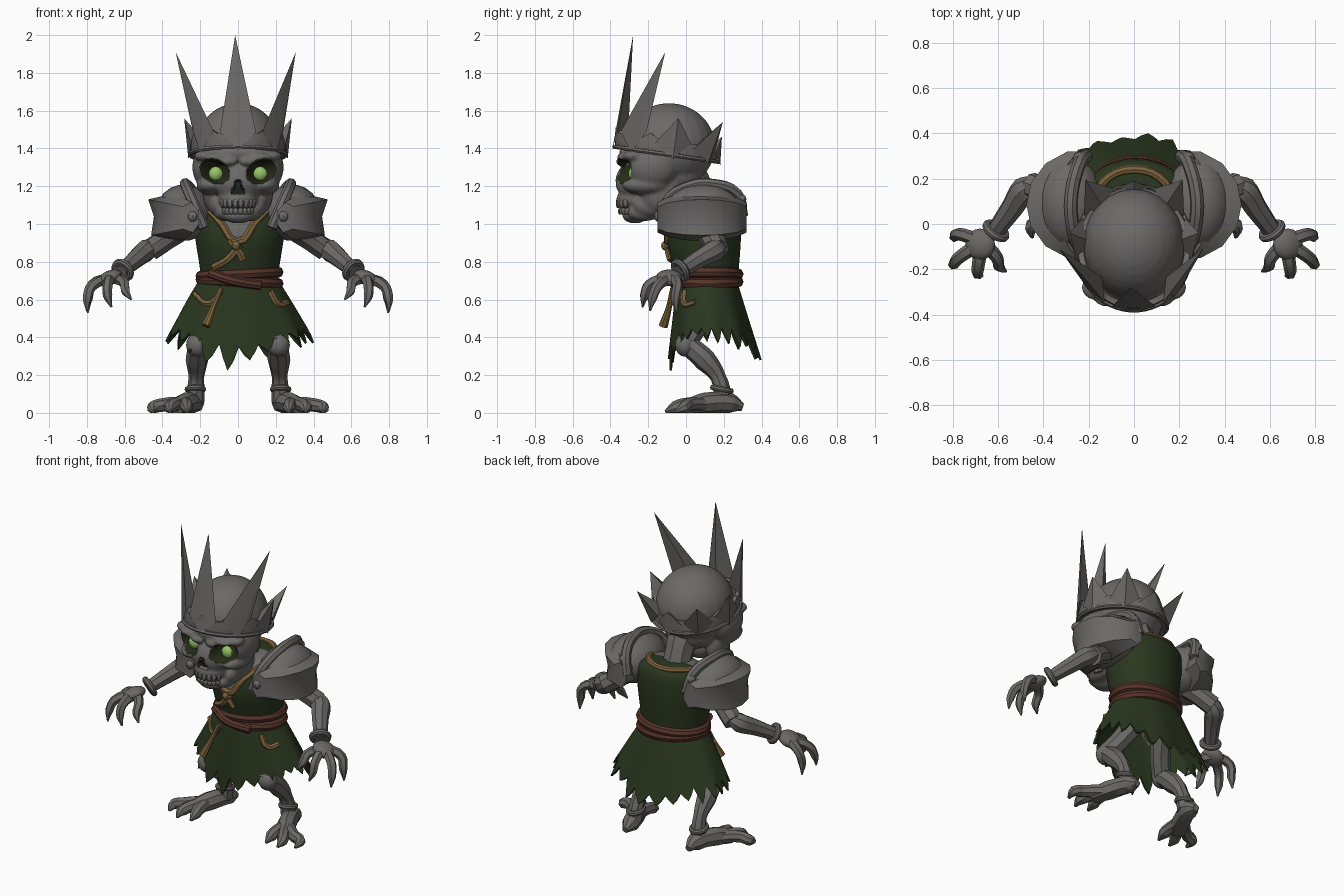
import bpy, bmesh, math, random
from mathutils import Matrix, Euler, Vector
from mathutils.bvhtree import BVHTree

random.seed(4)
if "Cube" in bpy.data.objects:
    bpy.data.objects.remove(bpy.data.objects["Cube"])
made = []
SIDES = (("left", 1), ("right", -1))


def material(name, rgb):
    m = bpy.data.materials.new(name)
    m.use_nodes = True
    m.diffuse_color = (*rgb, 1)
    m.node_tree.nodes["Principled BSDF"].inputs["Base Color"].default_value = (*rgb, 1)
    return m


BONE = material("grey bone", (0.15, 0.142, 0.135))
GREEN = material("dark green cloth", (0.023, 0.038, 0.0135))
BROWN = material("brown leather", (0.095, 0.034, 0.023))
GOLD = material("dull gold trim", (0.2, 0.125, 0.045))
SOCKET = material("dark socket", (0.018, 0.024, 0.009))
GLOW = material("pale green eye", (0.3, 0.56, 0.14))


def bake(ob, mats):
    """Turn an object with its modifiers into a plain mesh object."""
    bpy.context.scene.collection.objects.link(ob)
    dg = bpy.context.evaluated_depsgraph_get()
    me = bpy.data.meshes.new_from_object(ob.evaluated_get(dg))
    name = ob.name
    bpy.data.objects.remove(ob)
    me.materials.clear()
    for m in mats:
        me.materials.append(m)
    new = bpy.data.objects.new(name, me)
    bpy.context.scene.collection.objects.link(new)
    made.append(new)
    return new


def from_bmesh(name, bm, mats, thick=0, subdiv=0):
    bmesh.ops.recalc_face_normals(bm, faces=bm.faces[:])
    me = bpy.data.meshes.new(name)
    bm.to_mesh(me)
    bm.free()
    ob = bpy.data.objects.new(name, me)
    if subdiv:
        ob.modifiers.new("round", "SUBSURF").levels = subdiv
    if thick:
        ob.modifiers.new("shell", "SOLIDIFY").thickness = thick
    return bake(ob, mats)


def ball(name, loc, size, mat=BONE, rot=(0, 0, 0), segs=16):
    bm = bmesh.new()
    bmesh.ops.create_uvsphere(bm, u_segments=segs, v_segments=segs // 2 + 2, radius=1)
    bm.transform(Matrix.LocRotScale(Vector(loc), Euler(rot), Vector(size)))
    return from_bmesh(name, bm, [mat])


def loft(name, rings, mats, cap=False, thick=0, subdiv=0):
    bm = bmesh.new()
    rows = [[bm.verts.new(p) for p in ring] for ring in rings]
    n = len(rows[0])
    for a, b in zip(rows, rows[1:]):
        for i in range(n):
            bm.faces.new((a[i], a[(i + 1) % n], b[(i + 1) % n], b[i]))
    if cap:
        bm.faces.new(rows[0])
        bm.faces.new(rows[-1])
    return from_bmesh(name, bm, mats, thick, subdiv)


def tube(name, points, radii, mat=BONE, closed=False, sides=2):
    """Round tube through the points, kept above the ground."""
    cu = bpy.data.curves.new(name, "CURVE")
    cu.dimensions = "3D"
    cu.bevel_depth, cu.bevel_resolution, cu.resolution_u = 1, sides, 4
    cu.use_fill_caps = True
    sp = cu.splines.new("BEZIER")
    sp.bezier_points.add(len(points) - 1)
    sp.use_cyclic_u = closed
    if not isinstance(radii, (list, tuple)):
        radii = [radii] * len(points)
    for bp, p, r in zip(sp.bezier_points, points, radii):
        bp.co, bp.radius = p, r
        bp.handle_left_type = bp.handle_right_type = "AUTO"
    ob = bake(bpy.data.objects.new(name, cu), [mat])
    for v in ob.data.vertices:
        v.co.z = max(v.co.z, 0)


def flip(points, s):
    return [(x * s, y, z) for x, y, z in points]


def ellipse(z, cy, rx, ry, n=24, tilt=0, cx=0):
    turns = [2 * math.pi * i / n for i in range(n)]
    return [(cx + rx * math.sin(a), cy - ry * math.cos(a), z + tilt * math.sin(a)) for a in turns]


def trim(name, target, points, r=0.02):
    """Gold cord laid on the front of a cloth mesh."""
    me = target.data
    tree = BVHTree.FromPolygons([v.co for v in me.vertices], [p.vertices[:] for p in me.polygons])
    path = []
    for x, z in points:
        hit = tree.ray_cast(Vector((x, -2, z)), Vector((0, 1, 0)))[0]
        path.append(hit or tree.find_nearest(Vector((x, 0.05, z)))[0])
    tube(name, path, r, GOLD, sides=1)


# Skull: overlapping lumps fused into one surface, then sockets pressed in
lumps = [((0, -0.09, 1.41), (0.225, 0.245, 0.23)), ((0, -0.25, 1.375), (0.2, 0.105, 0.06)),
         ((0, -0.26, 1.22), (0.13, 0.115, 0.12)), ((0, -0.27, 1.13), (0.105, 0.1, 0.06)),
         ((0, -0.27, 1.045), (0.085, 0.068, 0.042)), ((0, -0.05, 1.26), (0.16, 0.15, 0.11)),
         ((0, -0.17, 1.13), (0.11, 0.13, 0.09))]
for s in (1, -1):
    lumps += [((s * x, y, z), r) for x, y, z, r in (
        (0.14, -0.21, 1.205, (0.08, 0.13, 0.05)), (0.165, -0.18, 1.3, (0.077, 0.13, 0.11)),
        (0.13, -0.14, 1.16, (0.055, 0.1, 0.1)), (0.11, -0.18, 1.1, (0.045, 0.1, 0.06)),
        (0.075, -0.22, 1.06, (0.05, 0.09, 0.045)), (0.055, -0.345, 1.33, (0.05, 0.026, 0.022)),
        (0.115, -0.335, 1.352, (0.06, 0.032, 0.024)), (0.175, -0.28, 1.36, (0.058, 0.055, 0.03)))]
bm = bmesh.new()
for loc, size in lumps:
    bmesh.ops.create_uvsphere(bm, u_segments=24, v_segments=16, radius=1,
                              matrix=Matrix.LocRotScale(Vector(loc), None, Vector(size)))
me = bpy.data.meshes.new("skull")
bm.to_mesh(me)
bm.free()
skull = bpy.data.objects.new("skull", me)
fuse = skull.modifiers.new("fuse", "REMESH")
fuse.mode, fuse.voxel_size = "VOXEL", 0.008
soft = skull.modifiers.new("soften", "SMOOTH")
soft.factor, soft.iterations = 0.5, 14
skull = bake(skull, [BONE, SOCKET])


def socket(p):
    slant = p.z - 1.278 - 0.2 * (abs(p.x) - 0.12)
    return math.hypot((abs(p.x) - 0.122) / 0.08, slant / 0.066) if p.y < -0.15 else 9


def nostril(p):
    return p.y < -0.28 and 1.16 < p.z < 1.235 and abs(p.x) < 0.008 + 0.38 * (1.235 - p.z)


for f in skull.data.polygons:
    f.material_index = int(socket(f.center) < 1 or nostril(f.center))
for v in skull.data.vertices:
    d = socket(v.co)
    if d < 1:
        v.co.y += 0.075 * (1 - d * d)
    elif nostril(v.co):
        v.co.y += 0.025
for label, s in SIDES:
    ball(label + "_eye", (s * 0.118, -0.278, 1.267), (0.038, 0.027, 0.038), GLOW, segs=10)

# Teeth in two arched rows
for row, z, rad, h in (("upper", 1.11, 0.1, 0.026), ("lower", 1.068, 0.088, 0.019)):
    for i in range(8):
        a = (i - 3.5) * 0.28
        ball(f"{row}_tooth_{i + 1}", (rad * math.sin(a), -0.262 - rad * math.cos(a), z),
             (0.0155, 0.011, h), rot=(0, 0, a), segs=8)
tube("neck", [(0, 0.0, 1.28), (0, 0.07, 1.15), (0, 0.11, 0.98)], [0.1, 0.085, 0.1])


# Crown: tilted band, rolled rim and kite-shaped spikes
def crown(t, z, grow=1.0):
    return (0.25 * grow * math.sin(t), -0.105 - 0.27 * grow * math.cos(t), z)


def rim(t):
    return 1.365 + 0.04 * math.cos(t)


turns = [2 * math.pi * i / 40 for i in range(40)]
loft("crown_band", [[crown(t, rim(t)) for t in turns],
                    [crown(t, rim(t) + 0.05, 1.01) for t in turns],
                    [crown(t, rim(t) + 0.08 + 0.025 * (i % 4 == 0), 0.99) for i, t in enumerate(turns)]],
     [BONE], thick=0.025)
tube("crown_rim", [crown(t, rim(t) + 0.004, 1.015) for t in turns], 0.012, closed=True, sides=1)


def spike(name, t, half, tip, rise, inner=0.74):
    bm = bmesh.new()
    z = rim(t)
    pts = [crown(t - half, z + rise, 1.03), crown(t, z - 0.015, 1.06),
           crown(t + half, z + rise, 1.03), crown(t, z + rise + 0.02, inner), tip]
    l, o, r, i, p = [bm.verts.new(q) for q in pts]
    for f in ((l, o, p), (o, r, p), (r, i, p), (i, l, p), (l, i, r, o)):
        bm.faces.new(f)
    from_bmesh(name, bm, [BONE])


spike("front_spike", 0, 0.38, (-0.015, -0.28, 2.0), 0.08)
spike("back_spike", math.pi, 0.35, (0, 0.19, 1.46), 0.05)
for label, s in SIDES:
    spike(label + "_tall_spike", s * 0.86, 0.33, (s * 0.318 - 0.012, -0.11, 1.91), 0.1)
    spike(label + "_side_spike", s * 1.7, 0.36, (s * 0.285, -0.04, 1.56), 0.065)
    spike(label + "_rear_spike", s * 2.45, 0.34, (s * 0.215, 0.195, 1.54), 0.06)

# Tunic with an open neck, trimmed in gold
body = [(0.66, 0.11, 0.205, 0.165), (0.75, 0.11, 0.208, 0.17), (0.86, 0.095, 0.228, 0.195),
        (0.96, 0.095, 0.242, 0.2), (1.04, 0.105, 0.25, 0.185), (1.1, 0.13, 0.23, 0.15),
        (1.13, 0.14, 0.15, 0.1)]
tunic = loft("tunic", [ellipse(*b, cx=0.008) for b in body], [GREEN, BONE], cap=True, subdiv=2)
for f in tunic.data.polygons:
    c = f.center
    f.material_index = int(c.y < 0.12 and c.z > 0.91 + 1.1 * abs(c.x))
trim("neck_trim", tunic, [(-0.18, 1.095), (-0.09, 1.005), (0, 0.905), (0.09, 1.005), (0.18, 1.095)])
tube("back_neck_trim", [(-0.18, 0.05, 1.11), (-0.14, 0.18, 1.12), (0, 0.24, 1.115),
                        (0.14, 0.18, 1.12), (0.18, 0.05, 1.11)], 0.02, GOLD)
ball("chest_knot", (-0.01, -0.11, 0.885), (0.022, 0.022, 0.025), GOLD, segs=8)
trim("chest_cord_long", tunic, [(0.01, 0.89), (-0.05, 0.815), (-0.13, 0.77)])
trim("chest_cord_short", tunic, [(-0.045, 0.92), (0, 0.86), (0.025, 0.81)], 0.021)

# Ragged skirt: the hem is a row of uneven torn points
COUNT = 96
torn = [random.uniform(0.05, 0.16) for _ in range(COUNT // 4)]


def skirt_point(k, v):
    a = 2 * math.pi * k / COUNT
    face = math.cos(a) ** 2
    hem = 0.45 - 0.1 * face * face - (0, 0.5, 1, 0.6)[k % 4] * torn[k // 4] * (0.5 + 0.4 * face)
    z = 0.7 + (hem - 0.7) * v
    t = (0.7 - z) / 0.45
    fold = 1 + 0.035 * t * math.sin(9 * a)
    return (0.003 + (0.21 + 0.255 * t ** 0.93) * fold * math.sin(a),
            0.11 + 0.045 * t - (0.16 + 0.09 * t) * fold * math.cos(a), z)


skirt = loft("skirt", [[skirt_point(k, v / 6) for k in range(COUNT)] for v in range(7)],
             [GREEN], thick=0.012)
trim("right_skirt_trim", skirt, [(-0.23, 0.63), (-0.145, 0.58), (-0.09, 0.645)], 0.017)
trim("left_skirt_trim", skirt, [(0.17, 0.645), (0.215, 0.575), (0.26, 0.585)], 0.017)

# Belt of two crossing straps with hanging cords
tube("belt_upper", ellipse(0.735, 0.115, 0.203, 0.16, tilt=0.01, cx=0.008), 0.03, BROWN, True)
tube("belt_lower", ellipse(0.695, 0.115, 0.203, 0.16, tilt=-0.01, cx=0.008), 0.03, BROWN, True)
tube("belt_wrap", [(-0.15, -0.025, 0.74), (-0.03, -0.07, 0.7), (0.12, -0.045, 0.675)], 0.025, BROWN)
tube("belt_cord", [(-0.09, -0.07, 0.66), (-0.13, -0.09, 0.56), (-0.17, -0.12, 0.46)],
     [0.014, 0.016, 0.025], GOLD)

plate_profile = [(0.2, 1.09), (0.33, 1.165), (0.475, 1.13), (0.445, 1.04), (0.46, 0.94), (0.3, 0.91), (0.2, 0.98)]
for label, s in SIDES:
    # Layered shoulder armour
    ball(label + "_shoulder_dome", (s * 0.285, 0.09, 1.06), (0.15, 0.21, 0.15), rot=(0, s * 0.5, 0))
    stations = ((-1, 0.32), (-0.78, 0.68), (-0.4, 0.93), (0, 1), (0.4, 0.93), (0.78, 0.68), (1, 0.32))
    loft(label + "_shoulder_plate",
         [[(s * (0.21 + (x - 0.21) * k), 0.085 + 0.235 * u, 1.03 + (z - 1.03) * (0.45 + 0.55 * k))
           for x, z in plate_profile] for u, k in stations], [BONE], cap=True)
    tube(label + "_shoulder_collar", flip([
        (0.18, -0.11, 0.98), (0.24, -0.1, 1.12), (0.275, 0.02, 1.2), (0.275, 0.14, 1.21),
        (0.24, 0.27, 1.16), (0.21, 0.3, 1.04)], s), 0.03)
    for part, y, z in (("front", -0.14, 1.04), ("back", 0.29, 1.13)):
        ball(f"{label}_{part}_rivet", (s * 0.24, y, z), (0.03, 0.03, 0.03), segs=8)

    # Arm, bracelet and clawed hand
    tube(label + "_upper_arm", flip([(0.3, 0.1, 0.98), (0.38, 0.14, 0.92), (0.46, 0.17, 0.865)], s),
         [0.07, 0.06, 0.06])
    tube(label + "_forearm", flip([(0.43, 0.18, 0.89), (0.485, 0.15, 0.86), (0.54, 0.07, 0.815),
                                   (0.62, -0.04, 0.745)], s), [0.035, 0.06, 0.05, 0.039])
    axis = Vector((s * 0.5, -0.72, -0.45)).to_track_quat("Z", "Y")
    ring = [axis @ Vector(p) + Vector((s * 0.61, -0.03, 0.755)) for p in ellipse(0, 0, 0.048, 0.048, 12)]
    tube(label + "_bracelet", ring, 0.018, closed=True)
    ball(label + "_palm", (s * 0.68, -0.09, 0.715), (0.07, 0.07, 0.038), rot=(0, s * 0.4, 0))
    fingers = (("outer", (0.77, -0.045, 0.68), (0.795, -0.05, 0.53)),
               ("middle", (0.775, -0.15, 0.67), (0.8, -0.19, 0.54)),
               ("inner", (0.69, -0.195, 0.68), (0.67, -0.23, 0.56)),
               ("thumb", (0.605, -0.15, 0.69), (0.565, -0.21, 0.6)))
    for part, knuckle, tip in fingers:
        half = Vector(knuckle).lerp(Vector(tip), 0.5) + Vector((0.01, -0.008, 0))
        tube(f"{label}_{part}_finger", flip([(0.67, -0.08, 0.715), knuckle, half, tip], s),
             [0.032, 0.028, 0.025, 0.005], sides=1)

    # Leg, ankle ring and foot
    tube(label + "_thigh", flip([(0.09, 0.15, 0.58), (0.15, 0.06, 0.46), (0.21, 0.0, 0.37)], s),
         [0.07, 0.06, 0.058])
    ball(label + "_knee", (s * 0.215, -0.005, 0.36), (0.06, 0.053, 0.063), segs=12)
    tube(label + "_shin", flip([(0.21, 0.01, 0.36), (0.217, 0.1, 0.28), (0.22, 0.17, 0.19),
                                (0.228, 0.2, 0.06)], s), [0.055, 0.06, 0.041, 0.05])
    tube(label + "_ankle_ring", [(p[0] + s * 0.226, p[1], p[2] - 0.2 * p[1] + 0.035) for p in
                                 ellipse(0.128, 0.19, 0.042, 0.048, 12)], 0.015, closed=True)
    tube(label + "_foot", flip([(0.225, 0.3, 0.03), (0.23, 0.24, 0.05), (0.28, 0.1, 0.05),
                                (0.33, 0.01, 0.03)], s), [0.02, 0.053, 0.058, 0.045])
    for part, x, y in (("inner", 0.27, -0.1), ("middle", 0.36, -0.11), ("outer", 0.45, -0.06)):
        tube(f"{label}_{part}_toe", flip([(0.28, 0.11, 0.045), (x * 0.7 + 0.085, y * 0.4 + 0.03, 0.042),
                                          (x, y + 0.05, 0.028), (x, y, 0.005)], s),
             [0.04, 0.036, 0.034, 0.008])

# Shade smooth, keeping hard edges sharp
bpy.ops.object.select_all(action="DESELECT")
for ob in made:
    ob.select_set(True)
bpy.context.view_layer.objects.active = made[0]
bpy.ops.object.shade_smooth_by_angle(angle=math.radians(38))
